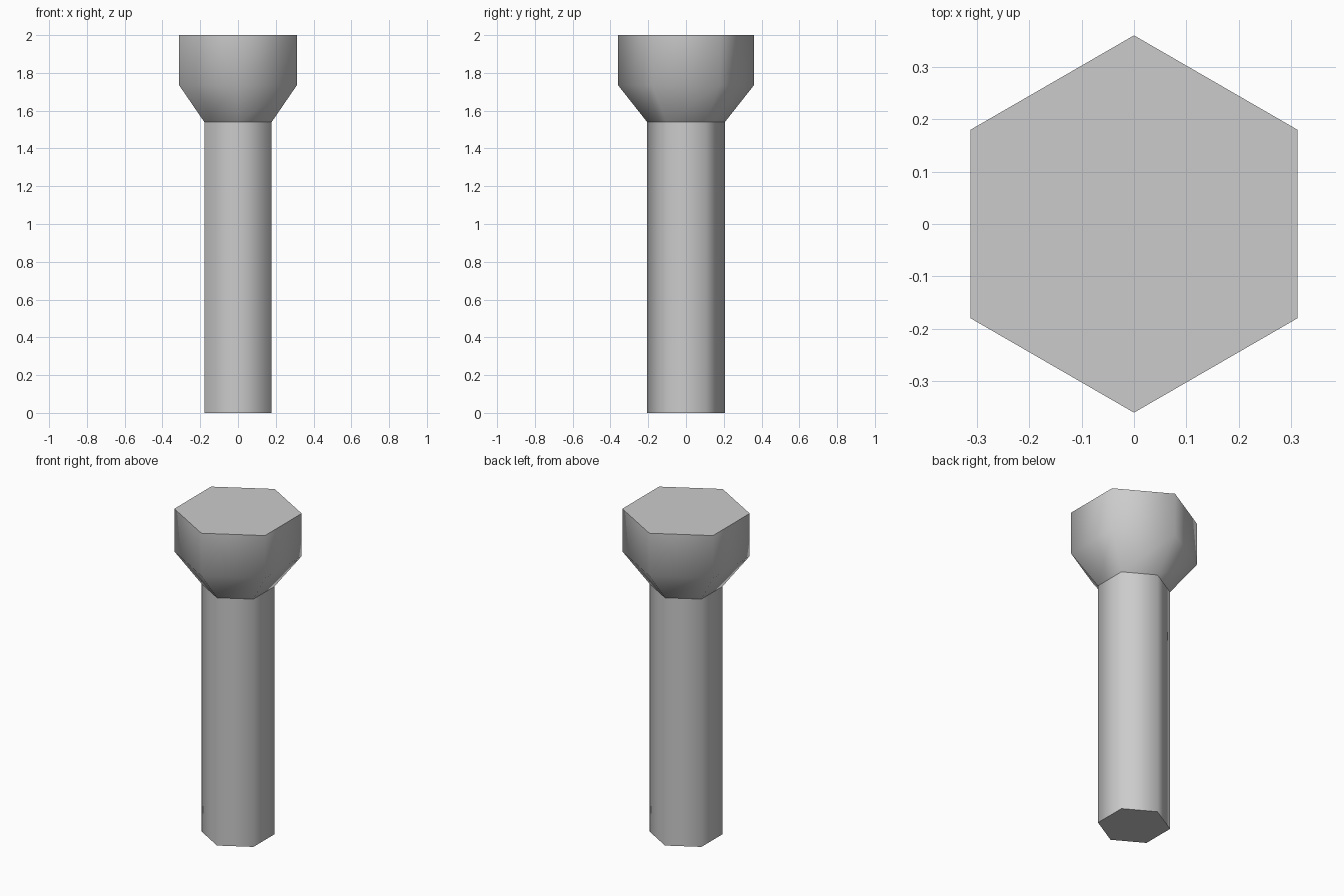
import bpy, bmesh, math

cube = bpy.data.objects.get("Cube")
if cube:
    bpy.data.objects.remove(cube, do_unlink=True)

SIDES = 6

grey = bpy.data.materials.new("light_grey")
grey.use_nodes = True
colour = (0.6, 0.6, 0.6, 1)
grey.diffuse_color = colour
grey.node_tree.nodes["Principled BSDF"].inputs["Base Color"].default_value = colour


def hex_part(name, profile, cap_bottom=False, cap_top=False):
    """Loft six-sided rings, corners on +y and -y, through (radius, height) pairs."""
    bm = bmesh.new()
    rings = []
    for radius, z in profile:
        angles = [math.pi / 2 + math.tau * i / SIDES for i in range(SIDES)]
        rings.append([bm.verts.new((radius * math.cos(a), radius * math.sin(a), z))
                      for a in angles])
    for low, high in zip(rings, rings[1:]):
        for i in range(SIDES):
            j = (i + 1) % SIDES
            bm.faces.new((low[i], low[j], high[j], high[i]))
    if cap_bottom:
        bm.faces.new(rings[0][::-1])
    if cap_top:
        bm.faces.new(rings[-1])
    mesh = bpy.data.meshes.new(name)
    bm.to_mesh(mesh)
    bm.free()
    mesh.materials.append(grey)
    obj = bpy.data.objects.new(name, mesh)
    bpy.context.collection.objects.link(obj)
    # Smooth around the sides, sharp at the end caps
    bpy.ops.object.select_all(action="DESELECT")
    obj.select_set(True)
    bpy.context.view_layer.objects.active = obj
    bpy.ops.object.shade_smooth_by_angle(angle=math.radians(70))
    return obj


# Straight shaft, and a head that flares out from it
hex_part("shaft", [(0.206, 0), (0.206, 1.54)], cap_bottom=True)
hex_part("head", [(0.206, 1.54), (0.36, 1.735), (0.36, 2)], cap_top=True)
